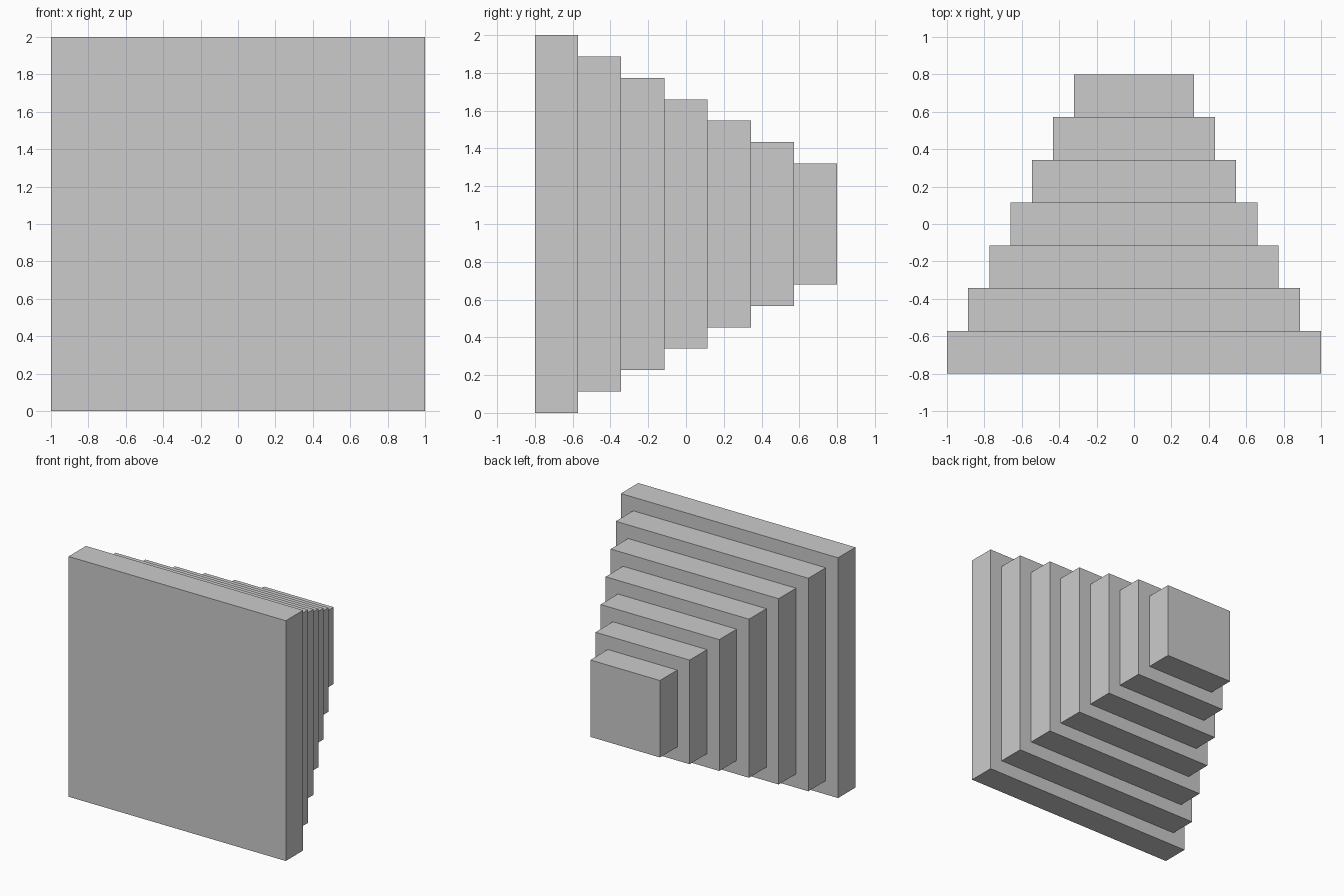
import bpy

if "Cube" in bpy.data.objects:
    bpy.data.objects.remove(bpy.data.objects["Cube"])

LAYERS = 7
DEPTH = 1.6              # total length along y
BASE, TIP = 2.0, 0.64    # widths of the largest and smallest plates
step = DEPTH / LAYERS


def box(name, centre, size):
    bpy.ops.mesh.primitive_cube_add(size=1, location=centre)
    ob = bpy.context.object
    ob.name = name
    ob.scale = size
    bpy.ops.object.transform_apply(location=False, rotation=False, scale=True)
    return ob


# Square plates stacked front to back, shrinking evenly around z = 1
for i in range(LAYERS):
    width = BASE + (TIP - BASE) * i / (LAYERS - 1)
    y = -DEPTH / 2 + step * (i + 0.5)
    box(f"stepped_plate_{i + 1}", (0, y, BASE / 2), (width, step, width))
